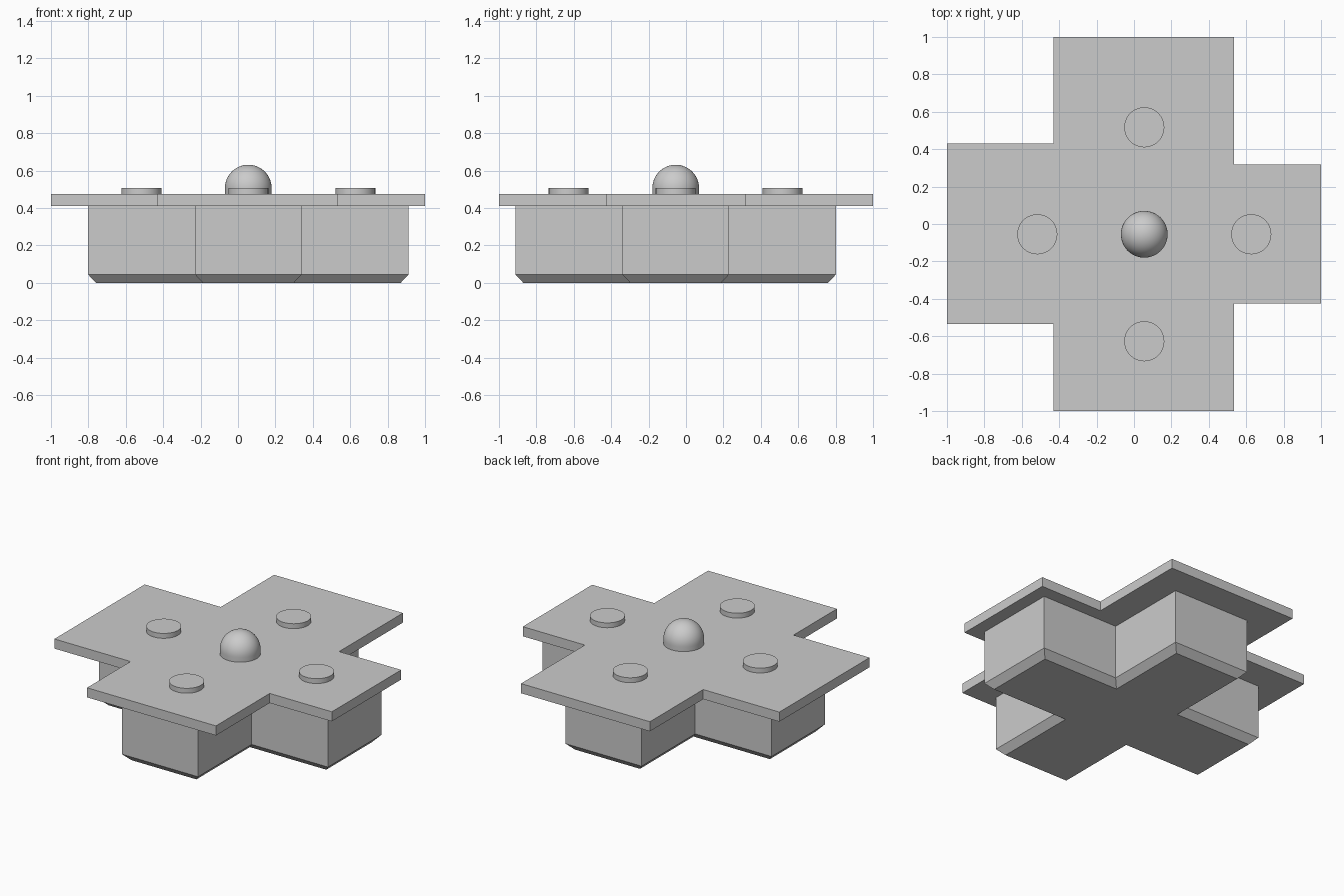
import bpy, bmesh, math

cube = bpy.data.objects.get("Cube")
if cube:
    bpy.data.objects.remove(cube, do_unlink=True)

CX, CY = 0.055, -0.055          # hub of the cross
PLATE_Z, PLATE_TOP = 0.41, 0.475

grey = bpy.data.materials.new("plain grey")
grey.use_nodes = True
COLOUR = (0.6, 0.6, 0.6, 1)
grey.diffuse_color = COLOUR
grey.node_tree.nodes["Principled BSDF"].inputs["Base Color"].default_value = COLOUR


def finish(name, bm, smooth=False):
    bmesh.ops.recalc_face_normals(bm, faces=bm.faces)
    mesh = bpy.data.meshes.new(name)
    bm.to_mesh(mesh)
    bm.free()
    mesh.materials.append(grey)
    obj = bpy.data.objects.new(name, mesh)
    bpy.context.collection.objects.link(obj)
    if smooth:
        bpy.ops.object.select_all(action='DESELECT')
        obj.select_set(True)
        bpy.context.view_layer.objects.active = obj
        bpy.ops.object.shade_smooth_by_angle(angle=math.radians(35))
    return obj


def cross(x, y, left, right):
    """Outline of a cross: x, y are full extents of the upright arm and the
    crossing arm, left and right the y spans of the two side arms."""
    (x0, xa, xb, x1), (y0, y1) = x, y
    return [(xa, y0), (xb, y0), (xb, right[0]), (x1, right[0]),
            (x1, right[1]), (xb, right[1]), (xb, y1), (xa, y1),
            (xa, left[1]), (x0, left[1]), (x0, left[0]), (xa, left[0])]


def loft(name, sections):
    """Stack matching outlines at given heights into a closed solid."""
    bm = bmesh.new()
    rings = [[bm.verts.new((px, py, z)) for px, py in outline]
             for outline, z in sections]
    for low, high in zip(rings, rings[1:]):
        for i in range(len(low)):
            j = (i + 1) % len(low)
            bm.faces.new((low[i], low[j], high[j], high[i]))
    bm.faces.new(rings[0][::-1])
    bm.faces.new(rings[-1])
    return finish(name, bm)


def body_outline(inset):
    reach, half = 0.857 - inset, 0.285 - inset
    span = (CY - half, CY + half)
    return cross((CX - reach, CX - half, CX + half, CX + reach),
                 (CY - reach, CY + reach), span, span)


def lathe(name, x, y, profile, steps=64):
    """Spin a radius/height profile about a vertical axis."""
    bm = bmesh.new()
    verts = [bm.verts.new((x + r, y, z)) for r, z in profile]
    edges = [bm.edges.new(pair) for pair in zip(verts, verts[1:])]
    bmesh.ops.spin(bm, geom=verts + edges, cent=(x, y, 0), axis=(0, 0, 1),
                   angle=math.tau, steps=steps)
    bmesh.ops.remove_doubles(bm, verts=bm.verts, dist=0.0001)
    return finish(name, bm, smooth=True)


# Cross-shaped body with a chamfered underside
loft("body", [(body_outline(0.042), 0), (body_outline(0), 0.045),
              (body_outline(0), PLATE_Z)])

# Overhanging top plate, narrower on its left arm
plate = cross((-1, -0.43, 0.535, 1), (-1, 1), (-0.535, 0.43), (-0.425, 0.317))
loft("top_plate", [(plate, PLATE_Z), (plate, PLATE_TOP)])

# One low round button on each arm
R, TOP = 0.107, 0.508
for side, dx, dy in (("left", 1, 0), ("right", -1, 0), ("front", 0, -1), ("back", 0, 1)):
    lathe(side + "_button", CX + 0.572 * dx, CY + 0.572 * dy,
          [(0, PLATE_TOP), (R, PLATE_TOP), (R, TOP), (0, TOP)])

# Central dome on a short collar
D, SPRING = 0.125, 0.506
arc = [(D * math.cos(a), SPRING + D * math.sin(a))
       for a in (math.pi / 2 * i / 16 for i in range(17))]
lathe("dome", CX, CY, [(0, PLATE_TOP), (D, PLATE_TOP)] + arc)
